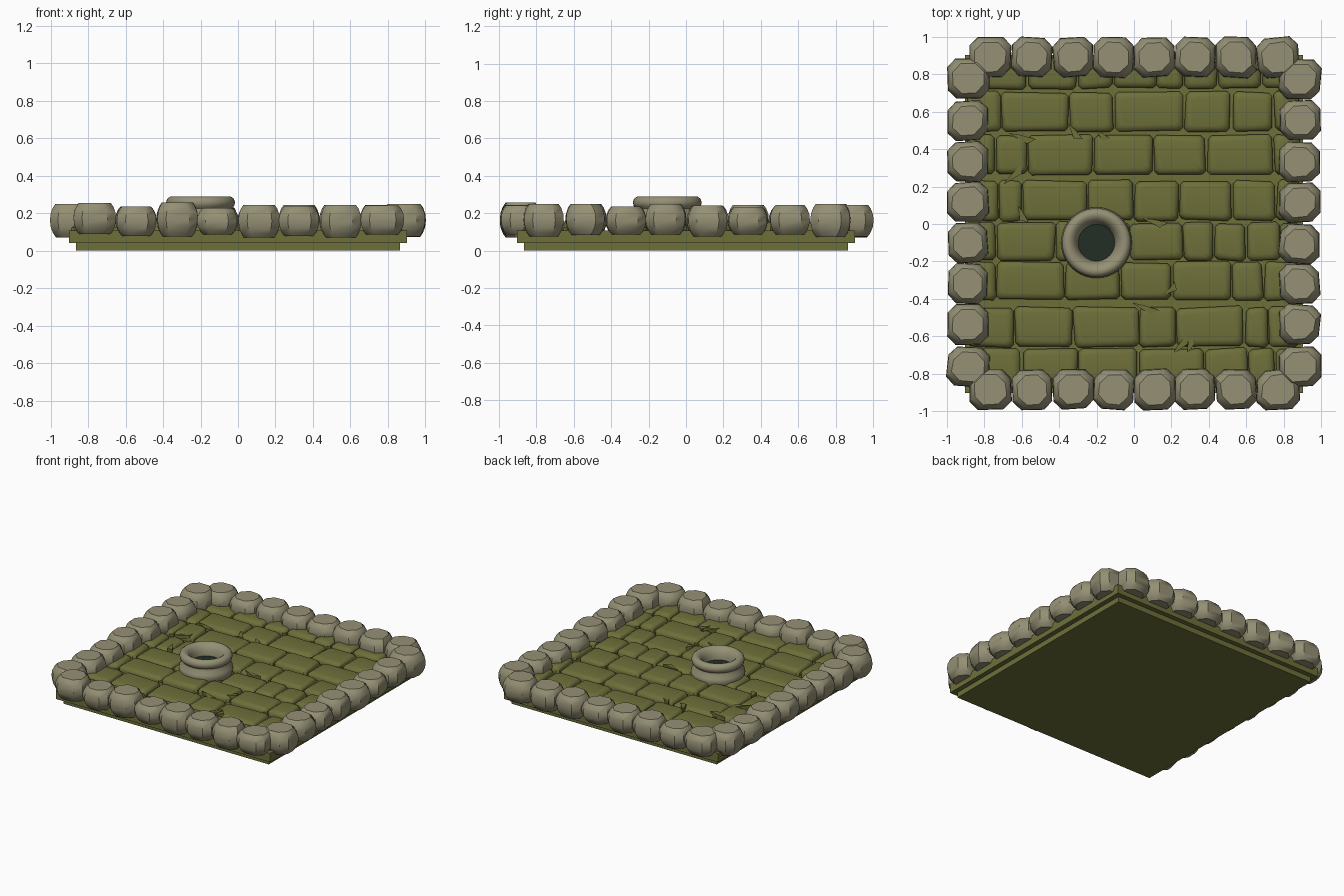
import bpy, bmesh, math, random
from mathutils import Matrix, Vector

if "Cube" in bpy.data.objects:
    bpy.data.objects.remove(bpy.data.objects["Cube"])

random.seed(4)


def material(name, rgb):
    m = bpy.data.materials.new(name)
    m.diffuse_color = (*rgb, 1)
    m.use_nodes = True
    m.node_tree.nodes["Principled BSDF"].inputs["Base Color"].default_value = m.diffuse_color
    return m


OLIVE = material("olive stone", (0.155, 0.160, 0.042))
GREY = material("grey stone", (0.300, 0.280, 0.178))
DARK = material("dark hole", (0.016, 0.026, 0.018))


def finish(bm, name, mat, angle=None):
    bmesh.ops.recalc_face_normals(bm, faces=bm.faces)
    me = bpy.data.meshes.new(name)
    bm.to_mesh(me)
    bm.free()
    me.materials.append(mat)
    ob = bpy.data.objects.new(name, me)
    bpy.context.collection.objects.link(ob)
    if angle:
        bpy.ops.object.select_all(action='DESELECT')
        ob.select_set(True)
        bpy.context.view_layer.objects.active = ob
        bpy.ops.object.shade_smooth_by_angle(angle=math.radians(angle))
    return ob


def stone(bm, x, y, hw, hh, chamfer, levels, turn=0.0, jitter=0.0):
    """Chamfered block lofted through (z, inset) levels, with uneven corners."""
    rot = Matrix.Rotation(turn, 3, 'Z')
    signs = [(1, -1), (1, 1), (-1, 1), (-1, -1)]
    offs = [(random.uniform(-jitter, jitter), random.uniform(-jitter, jitter)) for _ in signs]
    rings = []
    for z, inset in levels:
        ring = []
        for i, (sx, sy) in enumerate(signs):
            px, py = sx * (hw - inset) + offs[i][0], sy * (hh - inset) + offs[i][1]
            cut = [(px - sx * chamfer, py), (px, py - sy * chamfer)]
            if sx * sy < 0:      # keep points running counter-clockwise
                pts = [cut[0], cut[1]]
            else:
                pts = [cut[1], cut[0]]
            ring += [bm.verts.new(rot @ Vector((a, b, 0)) + Vector((x, y, z))) for a, b in pts]
        rings.append(ring)
    n = 8
    for a, b in zip(rings, rings[1:]):
        for i in range(n):
            bm.faces.new((a[i], a[(i + 1) % n], b[(i + 1) % n], b[i]))
    bm.faces.new(rings[0][::-1])
    bm.faces.new(rings[-1])


# stepped base slabs
for name, half, z0, z1 in (("base_slab", 0.866, 0.0, 0.09), ("mortar_slab", 0.903, 0.04, 0.108)):
    bm = bmesh.new()
    bmesh.ops.create_cube(bm, size=1, matrix=Matrix.Translation((0, 0, (z0 + z1) / 2))
                          @ Matrix.Diagonal((2 * half, 2 * half, z1 - z0, 1)))
    finish(bm, name, OLIVE)

# floor stones: (row bottom, row top, joints along x)
ROWS = [
    (0.72, 0.89, (-0.57, -0.30, -0.115, 0.12, 0.265, 0.445, 0.68)),
    (0.49, 0.71, (-0.71, -0.345, -0.11, 0.27, 0.52, 0.745)),
    (0.26, 0.48, (-0.745, -0.57, -0.22, 0.10, 0.387, 0.745)),
    (0.015, 0.235, (-0.725, -0.595, -0.248, 0.0, 0.24, 0.52, 0.76)),
    (-0.20, 0.01, (-0.735, -0.42, -0.02, 0.26, 0.43, 0.60, 0.78)),
    (-0.41, -0.20, (-0.735, -0.37, -0.075, 0.20, 0.52, 0.69)),
    (-0.66, -0.44, (-0.64, -0.325, 0.03, 0.227, 0.59, 0.72)),
    (-0.88, -0.66, (-0.60, -0.30, 0.025, 0.38, 0.61, 0.755)),
]
bm = bmesh.new()
for y0, y1, joints in ROWS:
    xs = (-0.895, *joints, 0.885)
    for x0, x1 in zip(xs, xs[1:]):
        top = random.uniform(0.148, 0.158)
        stone(bm, (x0 + x1) / 2, (y0 + y1) / 2, (x1 - x0) / 2 - 0.004, (y1 - y0) / 2 - 0.004, 0.018,
              [(0.09, 0.0), (0.125, 0.0), (top - 0.012, 0.008), (top - 0.003, 0.02), (top, 0.032)],
              random.uniform(-0.02, 0.02), 0.006)
finish(bm, "floor_stones", OLIVE, 35)

# loose chips wedged across the joints: x, y, direction, length
CHIPS = [(-0.60, 0.46, -0.35, 0.15), (-0.32, 0.49, -1.0, 0.11), (-0.17, 0.47, -0.8, 0.08),
         (-0.64, 0.26, 0.7, 0.15), (-0.60, 0.05, -1.2, 0.10), (0.06, -0.45, -0.4, 0.15),
         (0.25, -0.65, 0.8, 0.13), (0.30, -0.65, 1.2, 0.09), (0.20, -0.35, 0.7, 0.08),
         (0.11, 0.01, -0.3, 0.14)]
bm = bmesh.new()
for x, y, a, length in CHIPS:
    d = Vector((math.cos(a), math.sin(a), 0)) * length / 2
    s = Vector((-d.y, d.x, 0)).normalized() * 0.02
    c = Vector((x, y, 0.13))
    base = [bm.verts.new(c + v) for v in (-d, s * 0.6 - d * 0.2, d + s, d * 0.5 - s)]
    top = [bm.verts.new(v.co + Vector((0, 0, 0.027))) for v in base]
    bm.faces.new(base[::-1])
    bm.faces.new(top)
    for i in range(4):
        j = (i + 1) % 4
        bm.faces.new((base[i], base[j], top[j], top[i]))
finish(bm, "floor_chips", OLIVE)

# rounded border stones: positions along each side and the heights of their tops
ALONG = (-0.768, -0.543, -0.324, -0.11, 0.11, 0.326, 0.546, 0.768)
SIDES = {
    "front": (0.255, 0.235, 0.258, 0.227, 0.245, 0.235, 0.245, 0.242),
    "back": (0.240, 0.235, 0.245, 0.240, 0.235, 0.245, 0.240, 0.245),
    "left": (0.250, 0.240, 0.235, 0.250, 0.240, 0.245, 0.235, 0.250),
    "right": (0.250, 0.250, 0.235, 0.250, 0.242, 0.232, 0.243, 0.250),
}
for side, tops in SIDES.items():
    bm = bmesh.new()
    for t, top in zip(ALONG, tops):
        x, y = {"front": (t, -0.883), "back": (t, 0.891),
                "left": (-0.887, t + 0.006), "right": (0.885, t + 0.006)}[side]
        low = random.uniform(0.07, 0.09)
        h = top - low
        w = 0.108 if abs(t) < 0.7 else 0.112
        stone(bm, x, y, w, 0.106, 0.045,
              [(low, 0.030), (low + 0.12 * h, 0.016), (low + 0.3 * h, 0.004), (low + 0.5 * h, 0.0),
               (low + 0.7 * h, 0.003), (low + 0.88 * h, 0.014), (top, 0.028)],
              random.uniform(-0.06, 0.06), 0.005)
    finish(bm, side + "_border_stones", GREY, 40)

# drain ring: two stacked rounded bands, lathed
CX, CY, SEG = -0.2, -0.1, 40
PROFILE = [(0.165, 0.10), (0.182, 0.135), (0.189, 0.16), (0.184, 0.185), (0.168, 0.205), (0.165, 0.225),
           (0.180, 0.24), (0.184, 0.258), (0.178, 0.277), (0.162, 0.289), (0.143, 0.289),
           (0.122, 0.275), (0.106, 0.25), (0.098, 0.215), (0.096, 0.18)]
bm = bmesh.new()
rings = [[bm.verts.new((CX + r * math.cos(2 * math.pi * i / SEG), CY + r * math.sin(2 * math.pi * i / SEG), z))
          for i in range(SEG)] for r, z in PROFILE]
for a, b in zip(rings, rings[1:]):
    for i in range(SEG):
        j = (i + 1) % SEG
        bm.faces.new((a[i], a[j], b[j], b[i]))
finish(bm, "drain_ring", GREY, 50)

# dark opening inside the ring
bm = bmesh.new()
bmesh.ops.create_cone(bm, cap_ends=True, segments=SEG, radius1=0.101, radius2=0.101, depth=0.06,
                      matrix=Matrix.Translation((CX, CY, 0.175)))
finish(bm, "drain_hole", DARK)
